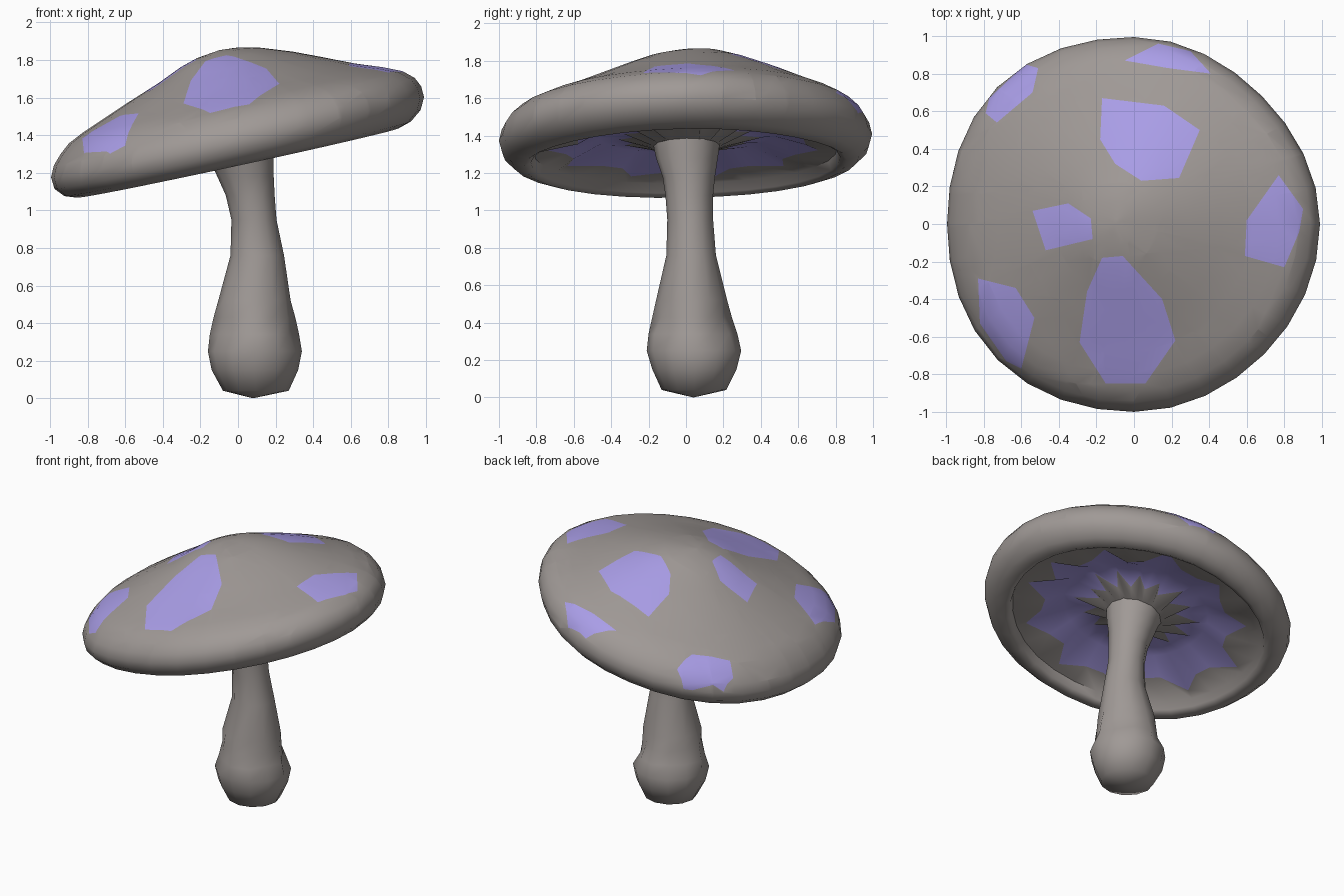
import bpy, bmesh, math, random
from mathutils import Vector

if "Cube" in bpy.data.objects:
    bpy.data.objects.remove(bpy.data.objects["Cube"])

random.seed(4)
SEG = 32


def material(name, rgb):
    m = bpy.data.materials.new(name)
    m.diffuse_color = (*rgb, 1)
    m.use_nodes = True
    m.node_tree.nodes["Principled BSDF"].inputs["Base Color"].default_value = m.diffuse_color
    return m


purple = material("purple", (0.40, 0.34, 0.80))
warm_grey = material("warm_grey", (0.35, 0.32, 0.305))


def bridge(bm, a, b, mat=0):
    n = len(a)
    for i in range(n):
        bm.faces.new((a[i], a[(i + 1) % n], b[(i + 1) % n], b[i])).material_index = mat


def fan(bm, ring, tip, mat=0):
    n = len(ring)
    for i in range(n):
        bm.faces.new((ring[i], ring[(i + 1) % n], tip)).material_index = mat


def finish(bm, name, mats):
    bmesh.ops.recalc_face_normals(bm, faces=bm.faces)
    me = bpy.data.meshes.new(name)
    bm.to_mesh(me)
    bm.free()
    ob = bpy.data.objects.new(name, me)
    bpy.context.collection.objects.link(ob)
    for m in mats:
        me.materials.append(m)
    bpy.ops.object.select_all(action='DESELECT')
    ob.select_set(True)
    bpy.context.view_layer.objects.active = ob
    bpy.ops.object.shade_smooth_by_angle(angle=math.radians(60))
    return ob


# Cap: tilted rings with a slightly uneven outline (radius factor every 45 degrees)
OUTLINE = [0.995, 0.968, 1.0, 1.035, 1.0, 1.03, 1.005, 0.985]


def cap_point(r, z, cx, a):
    k, t = divmod(a / (math.pi / 4), 1)
    t = t * t * (3 - 2 * t)
    f = OUTLINE[int(k) % 8] * (1 - t) + OUTLINE[(int(k) + 1) % 8] * t
    if z > 1.5 and r > 0:                       # fuller shoulder at the back right
        z += 0.03 * max(0, math.cos(a - 1.05)) ** 2 * math.sin(math.pi * r)
    x, y = cx + f * r * math.cos(a), f * r * math.sin(a)
    return (x, y, z + 0.215 * x + 0.018 * y)


def cap_ring(bm, r, z, cx=0):
    return [bm.verts.new(cap_point(r(i) if callable(r) else r, z, cx, 2 * math.pi * i / SEG))
            for i in range(SEG)]


bm = bmesh.new()
outer = [(0.12, 1.857, -0.10), (0.22, 1.828, -0.085), (0.36, 1.77, -0.06), (0.53, 1.70, -0.055),
         (0.68, 1.637, -0.045), (0.80, 1.592, -0.025), (0.89, 1.55, -0.01),
         (0.945, 1.502, 0), (0.98, 1.45, 0), (0.995, 1.39, 0), (0.977, 1.325, 0),
         (0.925, 1.275, 0), (0.86, 1.253, 0), (0.825, 1.27, 0), (0.81, 1.32, 0)]
rings = [cap_ring(bm, *p) for p in outer]
fan(bm, rings[0], bm.verts.new(cap_point(0, 1.874, -0.1, 0)))
for a, b in zip(rings, rings[1:]):
    bridge(bm, a, b)

# Hollow underside: purple between a jagged edge and grey rays round the stem
jag = cap_ring(bm, lambda i: random.uniform(0.58, 0.66) if i % 3 else random.uniform(0.7, 0.77), 1.34)
mid = cap_ring(bm, 0.47, 1.41)
rays = cap_ring(bm, lambda i: random.uniform(0.32, 0.42) if i % 2 else 0.24, 1.40)
core = cap_ring(bm, 0.19, 1.345)
bridge(bm, rings[-1], jag)
bridge(bm, jag, mid, 1)
bridge(bm, mid, rays, 1)
bridge(bm, rays, core)
fan(bm, core, bm.verts.new(cap_point(0, 1.35, 0, 0)))
bmesh.ops.recalc_face_normals(bm, faces=bm.faces)

# Spots: convex outlines seen from above, cut into the cap's top faces
spots = [
    [(-.17, .67), (.16, .63), (.35, .50), (.24, .245), (.04, .23), (-.10, .32), (-.18, .45)],
    [(-.54, .07), (-.35, .11), (-.23, .03), (-.22, -.08), (-.47, -.14)],
    [(-.17, -.18), (-.06, -.17), (.15, -.40), (.22, -.62), (.06, -.85), (-.15, -.85),
     (-.29, -.63), (-.25, -.36)],
    [(-.83, -.29), (-.63, -.34), (-.53, -.50), (-.60, -.77), (-.68, -.73), (-.82, -.53)],
    [(.77, .26), (.90, .08), (.88, -.04), (.80, -.23), (.59, -.17), (.60, .02)],
    [(-.58, .85), (-.51, .83), (-.54, .70), (-.73, .54), (-.79, .59), (-.77, .67)],
    [(-.05, .87), (.13, .96), (.30, .92), (.41, .80), (.18, .83)],
]
for spot in spots:
    bm.normal_update()
    pts = [Vector((x, y, 0)) for x, y in spot]
    centre = sum(pts, Vector()) / len(pts)
    faces = [f for f in bm.faces if f.normal.z > 0.1]
    for p, q in zip(pts, pts[1:] + pts[:1]):
        n = Vector((q.y - p.y, p.x - q.x, 0)).normalized()
        if (centre - p).dot(n) > 0:
            n = -n
        geom = list(faces) + list({e for f in faces for e in f.edges}) \
            + list({v for f in faces for v in f.verts})
        cut = bmesh.ops.bisect_plane(bm, geom=geom, dist=1e-5, plane_co=p, plane_no=n)
        faces = [g for g in cut['geom'] if isinstance(g, bmesh.types.BMFace)
                 and (g.calc_center_median() - p).dot(n) < 0]
    for f in faces:
        f.material_index = 1
finish(bm, "cap", (warm_grey, purple))

# Stem: (height, left x, right x, front y, back y), dented round the bulb
stem = [(0.04, -.08, .27, -.13, .215), (0.15, -.14, .32, -.18, .27),
        (0.25, -.16, .34, -.21, .295), (0.34, -.15, .325, -.20, .275),
        (0.43, -.13, .305, -.18, .245), (0.52, -.105, .28, -.16, .22),
        (0.76, -.04, .245, -.105, .16), (0.95, -.035, .205, -.10, .145),
        (1.08, -.065, .195, -.11, .145), (1.18, -.11, .19, -.125, .155),
        (1.28, -.155, .19, -.16, .17), (1.34, -.18, .19, -.175, .18)]
bm = bmesh.new()
rings = []
for z, x0, x1, y0, y1 in stem:
    ring = []
    for i in range(12):
        a = math.pi * i / 6
        s = random.uniform(0.84, 1.0) if 0.3 < z < 0.45 and i % 3 else 1.0
        ring.append(bm.verts.new(((x0 + x1) / 2 + s * (x1 - x0) / 2 * math.cos(a),
                                  (y0 + y1) / 2 + s * (y1 - y0) / 2 * math.sin(a), z)))
    # the top ring follows the tilt of the cap
    if z > 1.3:
        for v in ring:
            v.co.z = 1.35 + 0.215 * v.co.x
    rings.append(ring)
fan(bm, rings[0], bm.verts.new((0.08, 0.04, 0)))
for a, b in zip(rings, rings[1:]):
    bridge(bm, a, b)
fan(bm, rings[-1], bm.verts.new((0, 0, 1.37)))
finish(bm, "stem", (warm_grey,))
